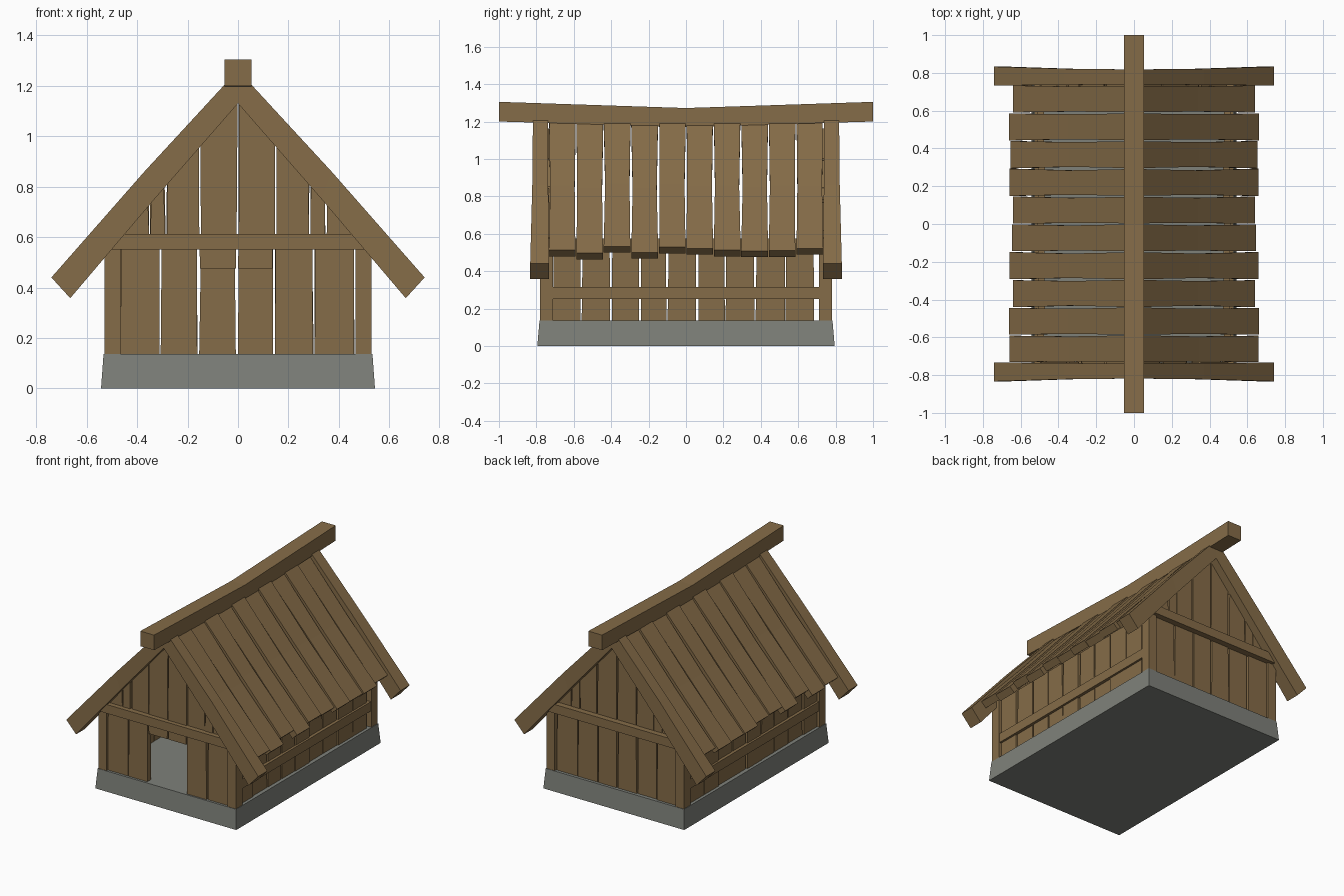
import bpy, bmesh, random
from mathutils import Vector

if "Cube" in bpy.data.objects:
    bpy.data.objects.remove(bpy.data.objects["Cube"])

random.seed(4)


def material(name, rgb):
    m = bpy.data.materials.new(name)
    m.diffuse_color = (*rgb, 1)
    m.use_nodes = True
    m.node_tree.nodes["Principled BSDF"].inputs["Base Color"].default_value = m.diffuse_color
    return m


WOOD = material("wood", (0.235, 0.15, 0.065))
STONE = material("stone", (0.21, 0.22, 0.195))


def build(name, solids, mat=WOOD):
    """Each solid is a list of matching loops, skinned and capped."""
    bm = bmesh.new()
    for loops in solids:
        rings = [[bm.verts.new(p) for p in loop] for loop in loops]
        n = len(rings[0])
        for a, b in zip(rings, rings[1:]):
            for i in range(n):
                j = (i + 1) % n
                bm.faces.new((a[i], a[j], b[j], b[i]))
        bm.faces.new(rings[0])
        bm.faces.new(rings[-1])
    bmesh.ops.recalc_face_normals(bm, faces=bm.faces)
    mesh = bpy.data.meshes.new(name)
    bm.to_mesh(mesh)
    bm.free()
    mesh.materials.append(mat)
    ob = bpy.data.objects.new(name, mesh)
    bpy.context.collection.objects.link(ob)


def rect(x, y, z):
    return [(x[0], y[0], z), (x[1], y[0], z), (x[1], y[1], z), (x[0], y[1], z)]


def box(x, y, z):
    return [rect(x, y, z[0]), rect(x, y, z[1])]


def flip(solid, axis):
    return [[tuple(-c if k == axis else c for k, c in enumerate(p)) for p in loop]
            for loop in solid]


def both(solids, axis):
    return solids + [flip(s, axis) for s in solids]


def jit(a):
    return random.uniform(0, a)


# Tapered stone base
build("stone_base", [[rect((-.543, .543), (-.795, .795), 0),
                      rect((-.533, .533), (-.783, .783), .137)]], STONE)

# Corner posts
build("corner_posts", both(both([box((.466, .53), (.71, .78), (.13, .575))], 0), 1))


# Gable planks: tops follow the underside of the roof
def roof_z(x):
    return 1.165 - 1.117 * abs(x)


def gable_plank(x0, x1, z0, z1, y):
    a, b = x0 + .001 + jit(.006), x1 - .001 - jit(.006)
    c, d = x0 + .001 + jit(.008), x1 - .001 - jit(.008)
    prof = [(a, z0), (b, z0), (d, min(z1, roof_z(d))), (c, min(z1, roof_z(c)))]
    t = jit(.008)
    return [[(x, y + s, z) for x, z in prof] for s in (-.02 - t, .02 - t)]


LOWER = [-.468, -.31, -.155, -.006, .143, .302, .464]
UPPER = [-.50, -.35, -.285, -.15, 0, .15, .285, .35, .50]
for name, side in (("front", -1), ("back", 1)):
    planks = []
    for a, b in zip(LOWER, LOWER[1:]):
        door = side < 0 and -.2 < a < .1
        planks.append(gable_plank(a, b, .475 if door else .135, .58, side * .745))
    for a, b in zip(UPPER, UPPER[1:]):
        planks.append(gable_plank(a, b, .58, 2, side * .745))
    build(name + "_gable_planks", planks)

# Cross beams over the gable walls
build("gable_cross_beams", both([box((-.525, .525), (.75, .803), (.55, .612))], 1))

# Side wall planks
SIDE = [-.715, -.56, -.40, -.245, -.10, .06, .21, .37, .53, .69]
planks = []
for a, b in zip(SIDE, SIDE[1:]):
    t = jit(.008)
    x = (.47 + t, .505 + t)
    planks.append([rect(x, (a + .001 + jit(.005), b - .001 - jit(.005)), .135),
                   rect(x, (a + .001 + jit(.008), b - .001 - jit(.008)), .575)])
build("side_wall_planks", both(planks, 0))

# Side rails
build("side_rails", both([box((.49, .527), (-.712, .712), (.25, .315))], 0))

# Roof planks, each with its own length, lift and slight warp
ENDS = [.66, .663, .641, .66, .645, .641, .66, .653, .662, .641]
NORMAL = Vector((.745, 0, .667))
planks = []
for i, end in enumerate(ENDS):
    y = -.735 + .147 * i
    lift = .006 if i % 2 == 0 else -.006
    loops = []
    for f, pinch in ((0, .001), (.5, .004 + jit(.004)), (1, .001)):
        x = .03 + (end - .03) * f
        top = Vector((x, 0, 1.243 - 1.117 * x + lift - (.006 if f == .5 else 0)))
        low = top - NORMAL * .05
        y0, y1 = y + pinch + jit(.003), y + .147 - pinch - jit(.003)
        loops.append([(top.x, y0, top.z), (top.x, y1, top.z),
                      (low.x, y1, low.z), (low.x, y0, low.z)])
    planks.append(loops)
build("roof_planks", both(planks, 0))

# Barge boards at both gable ends, widening towards the eaves
barge = []
for outer, inner, y0, y1 in (((0, 1.262), (0, 1.13), .738, .818),
                             ((.37, .861), (.33, .752), .737, .822),
                             ((.74, .44), (.665, .358), .733, .833)):
    barge.append([(outer[0], y0, outer[1]), (outer[0], y1, outer[1]),
                  (inner[0], y1, inner[1]), (inner[0], y0, inner[1])])
build("barge_boards", both(both([barge], 0), 1))

# Sagging ridge beam
build("ridge_beam", [[[(-.053, y, lo), (.053, y, lo), (.053, y, hi), (-.053, y, hi)]
                      for y, lo, hi in ((-1, 1.2, 1.305), (0, 1.17, 1.272), (1, 1.2, 1.305))]])
